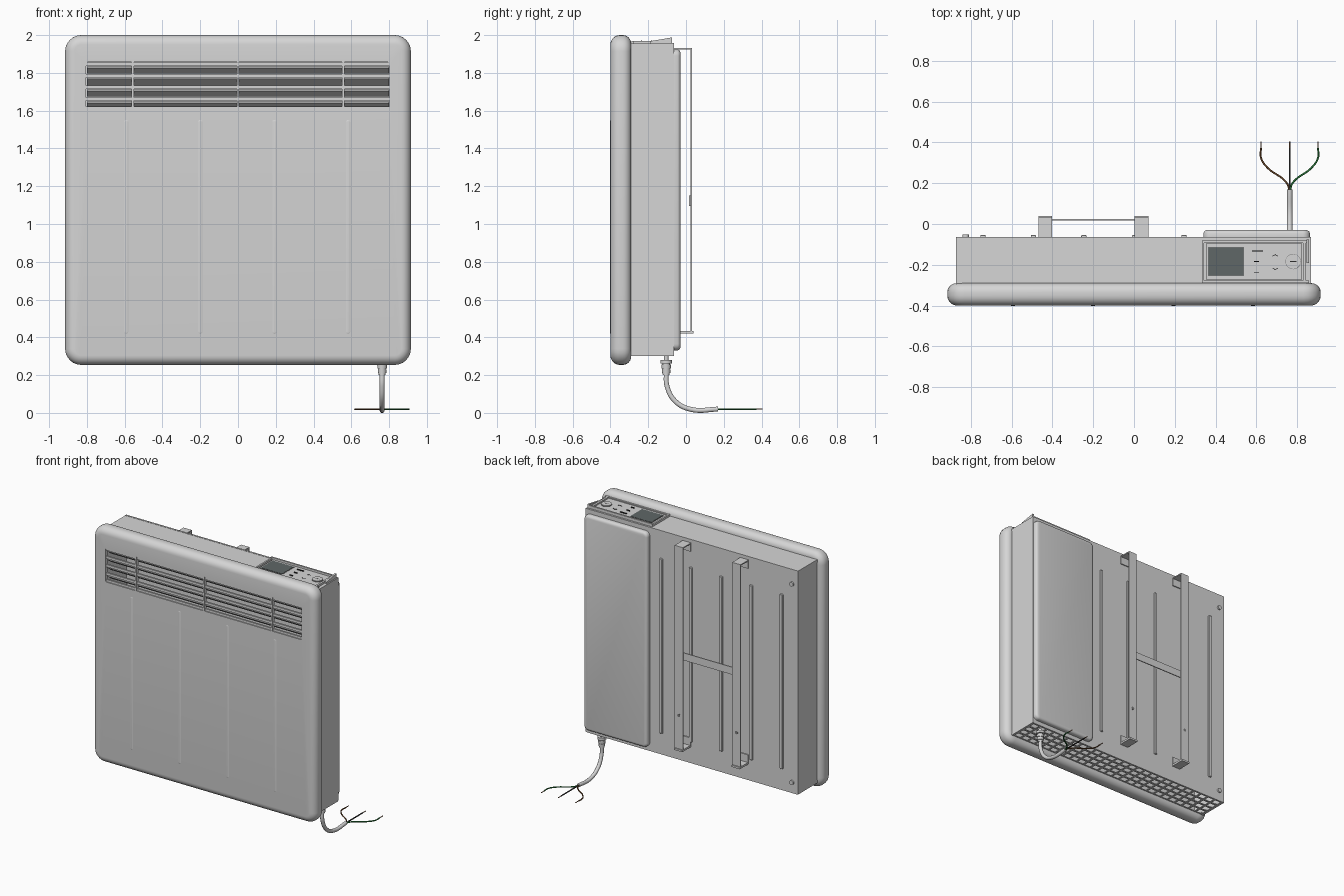
import bpy, bmesh, math
from mathutils import Vector

cube = bpy.data.objects.get("Cube")
if cube:
    bpy.data.objects.remove(cube, do_unlink=True)


def material(name, r, g, b):
    m = bpy.data.materials.new(name)
    m.use_nodes = True
    m.diffuse_color = (r, g, b, 1)
    m.node_tree.nodes["Principled BSDF"].inputs["Base Color"].default_value = (r, g, b, 1)
    return m


GREY = material("light grey", .67, .67, .67)
DARK = material("dark grey", .2, .2, .2)
SCREEN = material("screen grey", .115, .135, .135)
BLACK = material("black", .025, .025, .025)
BROWN = material("brown", .14, .06, .02)
GREEN = material("green", .02, .19, .04)
COPPER = material("copper", .25, .12, .06)


def finish(name, bm, mat, smooth=True):
    bmesh.ops.recalc_face_normals(bm, faces=bm.faces)
    me = bpy.data.meshes.new(name)
    bm.to_mesh(me)
    bm.free()
    me.materials.append(mat)
    ob = bpy.data.objects.new(name, me)
    bpy.context.collection.objects.link(ob)
    if smooth:
        bpy.ops.object.select_all(action="DESELECT")
        bpy.context.view_layer.objects.active = ob
        ob.select_set(True)
        bpy.ops.object.shade_smooth_by_angle(angle=math.radians(35))


def add_box(bm, x0, x1, y0, y1, z0, z1):
    vs = bmesh.ops.create_cube(bm, size=1)["verts"]
    for v in vs:
        v.co = ((x0 + x1) / 2 + v.co.x * (x1 - x0), (y0 + y1) / 2 + v.co.y * (y1 - y0),
                (z0 + z1) / 2 + v.co.z * (z1 - z0))
    return vs


def boxes(name, mat, *extents):
    bm = bmesh.new()
    for e in extents:
        add_box(bm, *e)
    finish(name, bm, mat, False)


def ring(x0, x1, z0, z1, r, y, n=6):
    """Rounded rectangle facing the front."""
    pts = []
    corners = [(x1 - r, z1 - r), (x0 + r, z1 - r), (x0 + r, z0 + r), (x1 - r, z0 + r)]
    for k, (cx, cz) in enumerate(corners):
        for i in range(n + 1):
            a = math.pi / 2 * (k + i / n)
            pts.append((cx + r * math.cos(a), y, cz + r * math.sin(a)))
    return pts


def loft(name, rings, mat, cap=False):
    bm = bmesh.new()
    loops = [[bm.verts.new(p) for p in r] for r in rings]
    n = len(loops[0])
    for a, b in zip(loops, loops[1:]):
        for i in range(n):
            bm.faces.new((a[i], a[(i + 1) % n], b[(i + 1) % n], b[i]))
    if cap:
        bm.faces.new(loops[-1])
    finish(name, bm, mat)


def tube(name, pts, radius, mat):
    cu = bpy.data.curves.new(name, "CURVE")
    cu.dimensions = "3D"
    cu.bevel_depth, cu.bevel_resolution, cu.use_fill_caps = radius, 3, True
    sp = cu.splines.new("BEZIER")
    sp.bezier_points.add(len(pts) - 1)
    for p, co in zip(sp.bezier_points, pts):
        p.co = co
        p.handle_left_type = p.handle_right_type = "AUTO"
    cu.materials.append(mat)
    ob = bpy.data.objects.new(name, cu)
    bpy.context.collection.objects.link(ob)


def discs(name, mat, places, r, depth, along_y=True):
    bm = bmesh.new()
    for p in places:
        vs = bmesh.ops.create_cone(bm, cap_ends=True, segments=20, radius1=r, radius2=r, depth=depth)["verts"]
        for v in vs:
            x, y, z = v.co
            v.co = Vector(p) + (Vector((x, z, y)) if along_y else v.co)
    finish(name, bm, mat)


# Front cover: hollow shell with a rounded rim and a slot for the outlet
def cover(inset, y):
    return ring(-.915 + inset, .915 - inset, .254 + inset, 2 - inset, max(.085 - inset, .03), y)


steps = [math.pi / 2 * i / 6 for i in range(7)]
rim = [(.045 - .045 * math.sin(a), -.335 + .045 * math.cos(a)) for a in steps]
rim += [(.05 - .05 * math.cos(a), -.35 - .05 * math.sin(a)) for a in steps]
slot = (-.805, .802, 1.605, 1.857, .012)
rings = [cover(.05, -.375), cover(.05, -.29)] + [cover(i, y) for i, y in rim]
loft("front_cover", rings + [ring(*slot, -.4), ring(*slot, -.375), cover(.05, -.375)], GREY)

# Shallow vertical ribs pressed into the cover
for i, x in enumerate((-.592, -.2, .193, .583)):
    loft(f"cover_rib_{i}", [ring(x - w, x + w, .43 - w, 1.54 + w, w, y, 4)
                            for w, y in ((.012, -.3998), (.008, -.4012), (.004, -.4018))], GREY, True)

# Outlet grille: tilted louvres, thin rails and uprights
bm = bmesh.new()
for z in (1.815, 1.753, 1.693, 1.63):
    for v in add_box(bm, -.8, .8, -.385, -.345, z - .004, z + .004):
        v.co.z -= (v.co.y + .365) * .75
finish("outlet_louvres", bm, GREY, False)
boxes("outlet_rails", GREY, *[(-.805, .802, -.393, -.38, z - .009, z + .009)
                              for z in (1.845, 1.784, 1.723, 1.662, 1.612)])
boxes("outlet_uprights", GREY, *[(x - .006, x + .006, -.4, -.375, 1.605, 1.857) for x in (-.557, 0, .557)])

# Sheet metal case: sides, top and back
boxes("case_shell", GREY,
      (-.872, -.86, -.3, -.065, .3, 1.955), (.855, .867, -.3, -.065, .3, 1.955),
      (-.86, .855, -.3, -.065, 1.943, 1.955), (-.872, .867, -.075, -.063, .305, 1.957))

# Intake mesh in the underside
NX, NY = 27, 4
mesh_bars = [(-.86, .855, y - .007, y + .007, .3, .306) for y in [-.29 + .22 * j / NY for j in range(NY + 1)]]
mesh_bars += [(x - .007, x + .007, -.3, -.07, .3, .306) for x in [-.86 + 1.715 * i / NX for i in range(NX + 1)]]
boxes("intake_mesh", GREY, *mesh_bars)

# Electronics housing on the back
loft("rear_housing", [ring(.34 + d, .862 - d, .33 + d, 1.925 - d, .035 - d, y)
                      for d, y in ((0, -.065), (0, -.045), (.004, -.036), (.012, -.031), (.02, -.029))], GREY, True)

# Raised ribs and screws on the back
for i, x in enumerate((-.74, -.493, -.246, .003, .245)):
    loft(f"back_rib_{i}", [ring(x - w, x + w, .47 - w, 1.74 + w, w * .5, y, 4)
                           for w, y in ((.013, -.064), (.012, -.056), (.009, -.053))], GREY, True)
discs("back_screws", GREY, [(-.825, -.058, z) for z in (.38, 1.85)], .016, .012)

# Wall bracket: two folded straps, feet and a crossbar
for side, x in (("right", -.435), ("left", .037)):
    a, b = x - .034, x + .034
    boxes(f"bracket_strap_{side}", GREY, (a, b, .024, .032, .425, 1.932),
          (a, b, -.063, .032, 1.924, 1.932), (a, b, -.063, .04, .42, .434),
          (a, b, -.063, -.055, 1.87, 1.93), (a, b, -.063, -.055, .43, .49))
    discs(f"bracket_hole_{side}", DARK, [(x, .0315, .68)], .012, .003)
boxes("bracket_crossbar", GREY, (-.435, .037, .017, .024, 1.095, 1.15))

# Control panel on the top: frame, recessed plate and raised end lip
X0, X1, Y0, Y1 = .332, .858, -.288, -.08
boxes("control_frame", GREY, (X0, X1, Y0, Y0 + .012, 1.95, 1.968), (X0, X1, Y1 - .012, Y1, 1.95, 1.976),
      (X0, X0 + .012, Y0, Y1, 1.95, 1.97), (X1 - .03, X1 - .015, Y0, Y1, 1.95, 1.97))
boxes("control_plate", GREY, (X0 + .02, X1 - .034, Y0 + .016, Y1 - .016, 1.95, 1.963))
bm = bmesh.new()
for v in add_box(bm, .845, .858, -.19, -.075, 1.95, 1.968):
    if v.co.z > 1.96:
        v.co.z += (v.co.y + .19) * .17
finish("control_end_lip", bm, GREY, False)
boxes("display_bezel", DARK, (.362, .54, -.256, -.112, 1.958, 1.965))
boxes("display_screen", SCREEN, (.365, .537, -.253, -.115, 1.96, 1.967))
marks = [(.605, .026, -.133), (.6, .013, -.183), (.6, .013, -.236), (.78, .016, -.184)]
boxes("control_marks", BLACK, *[(x - w, x + w, y - .002, y + .002, 1.963, 1.9705) for x, w, y in marks])
bm = bmesh.new()
for y, up in ((-.15, 1), (-.224, -1)):
    for s in (-1, 1):
        for v in add_box(bm, .692, .692 + s * .014, y - .002, y + .002, 1.96, 1.965):
            v.co.y -= up * abs(v.co.x - .692) * .6
finish("control_arrows", bm, BLACK, False)
discs("control_dial_ring", DARK, [(.78, -.184, 1.964)], .038, .005, False)
discs("control_dial", GREY, [(.78, -.184, 1.967)], .036, .006, False)

# Mains lead: stepped strain relief, cable and three bare ended wires
CX, CY = .763, -.105
bm = bmesh.new()
for z0, z1, r0, r1 in ((.262, .28, .031, .031), (.236, .255, .025, .026), (.212, .231, .022, .023),
                       (.2, .27, .018, .02), (.28, .302, .012, .012)):
    vs = bmesh.ops.create_cone(bm, cap_ends=True, segments=24, radius1=r0, radius2=r1, depth=z1 - z0)["verts"]
    bmesh.ops.translate(bm, verts=vs, vec=(CX, CY, (z0 + z1) / 2))
finish("strain_relief", bm, GREY)
tube("cable", [(CX, CY, .22), (CX, -.1, .14), (CX, -.055, .06), (CX, .03, .018), (CX, .17, .02)], .0135, GREY)
for name, x, mat in (("brown", .622, BROWN), ("black", CX, BLACK), ("green", .902, GREEN)):
    dx = x - CX
    tube(f"wire_{name}", [(CX, .16, .02), (CX + dx * .1, .2, .02), (CX + dx * .8, .28, .02),
                          (x, .325, .02), (x, .372, .02)], .0046, mat)
    tube(f"wire_end_{name}", [(x, .365, .02), (x, .405, .02)], .003, COPPER)
